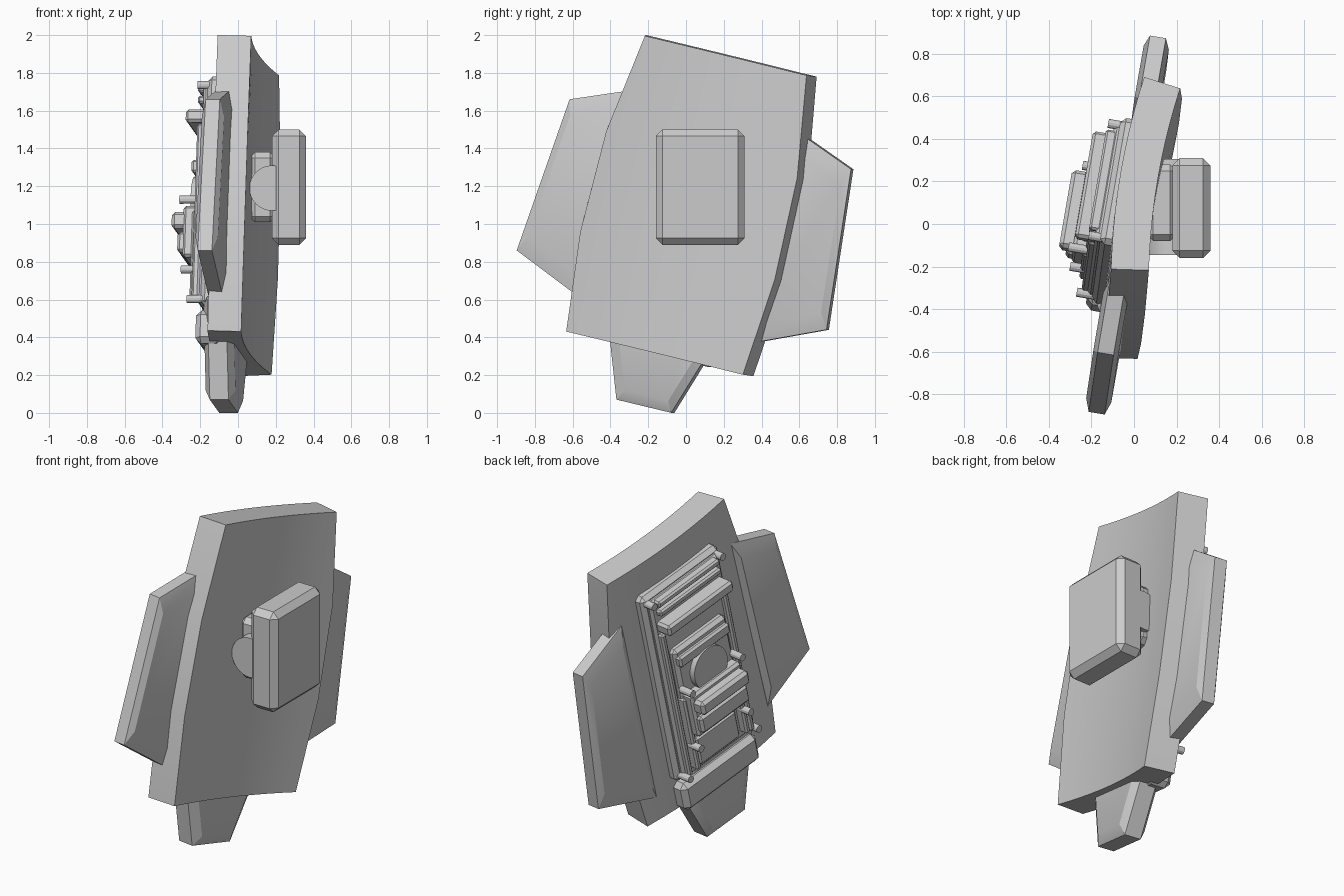
import bpy, bmesh, math
from mathutils import Matrix, Vector

if "Cube" in bpy.data.objects:
    bpy.data.objects.remove(bpy.data.objects["Cube"])

grey = bpy.data.materials.new("plain_grey")
grey.use_nodes = True
grey.diffuse_color = (0.6, 0.6, 0.6, 1)
grey.node_tree.nodes["Principled BSDF"].inputs["Base Color"].default_value = (0.6, 0.6, 0.6, 1)

# Tilted shield frame: U across, V along, N towards the inner (+x) face
C = Vector((0.125, 0.021, 1.104))
U = Vector((0.165, 0.958, -0.234)).normalized()
N = U.cross(Vector((0.034, 0.241, 0.97))).normalized()
V = N.cross(U)
FRAME = Matrix((U, V, N)).transposed().to_4x4()
FRAME.translation = C
WORLD = Matrix.Identity(4)


def finish(name, bm, matrix=WORLD, bevel=0.0):
    bm.transform(matrix)
    bmesh.ops.recalc_face_normals(bm, faces=bm.faces)
    mesh = bpy.data.meshes.new(name)
    bm.to_mesh(mesh)
    bm.free()
    obj = bpy.data.objects.new(name, mesh)
    bpy.context.collection.objects.link(obj)
    mesh.materials.append(grey)
    if bevel:
        mod = obj.modifiers.new("chamfer", "BEVEL")
        mod.width, mod.segments = bevel, 1
    else:
        bpy.ops.object.select_all(action="DESELECT")
        obj.select_set(True)
        bpy.context.view_layer.objects.active = obj
        bpy.ops.object.shade_smooth_by_angle(angle=math.radians(28))
    return obj


def box(name, a, b, c, bevel=0.012, matrix=FRAME):
    """Chamfered box given three (low, high) ranges."""
    bm = bmesh.new()
    bmesh.ops.create_cube(bm, size=1)
    mid = Vector([(r[0] + r[1]) / 2 for r in (a, b, c)])
    size = [abs(r[1] - r[0]) for r in (a, b, c)]
    bm.transform(Matrix.Translation(mid) @ Matrix.Diagonal((*size, 1)))
    return finish(name, bm, matrix, bevel)


def cylinder(name, centre, radius, depth, matrix=FRAME, turn=WORLD, sides=24):
    bm = bmesh.new()
    bmesh.ops.create_cone(bm, cap_ends=True, segments=sides, radius1=radius,
                          radius2=radius, depth=depth)
    bm.transform(Matrix.Translation(centre) @ turn)
    return finish(name, bm, matrix)


def on_plane(y, z, n):
    """Point with the given y and z, lying at depth n in the shield frame."""
    x = C.x + (n - N.y * (y - C.y) - N.z * (z - C.z)) / N.x
    return Vector((x, y, z))


def fin(name, outline, n, edge, core):
    """Flat fin with a thin rim that swells to a thicker core."""
    pts = [on_plane(y, z, n) for y, z in outline]
    mid = sum(pts, Vector()) / len(pts)
    inner = [mid + (p - mid) * 0.8 for p in pts]
    bm = bmesh.new()
    rings = [[bm.verts.new(p + N * d) for p in ring]
             for ring, d in ((inner, core), (pts, edge), (pts, -edge), (inner, -core))]
    for r, s in zip(rings, rings[1:]):
        for i in range(len(pts)):
            j = (i + 1) % len(pts)
            bm.faces.new((r[i], r[j], s[j], s[i]))
    bm.faces.new(rings[0])
    bm.faces.new(rings[-1])
    finish(name, bm)


# Curved main plate: barrel outline, bent across its width
def main_plate():
    R, thick, steps = 3.2, 0.178, 10
    rows = [(-0.81, 0.49), (-0.28, 0.54), (0.27, 0.53), (0.81, 0.448)]
    bm = bmesh.new()

    def sheet(radius):
        grid = []
        for v, half in rows:
            a = half / R
            angles = [a * (2 * i / steps - 1) for i in range(steps + 1)]
            grid.append([bm.verts.new((radius * math.sin(t), v,
                                       R - 0.039 - radius * math.cos(t)))
                         for t in angles])
        for r, s in zip(grid, grid[1:]):
            for i in range(steps):
                bm.faces.new((r[i], r[i + 1], s[i + 1], s[i]))
        return grid

    sheet(R)
    sheet(R + thick)
    rim = [e for e in bm.edges if e.is_boundary]
    bmesh.ops.bridge_loops(bm, edges=rim)
    finish("main_plate", bm, FRAME)


main_plate()

# Side and bottom fins
fin("front_fin", [(-0.89, 0.86), (-0.61, 1.66), (-0.27, 1.71), (-0.57, 0.62)], -0.145, 0.038, 0.06)
fin("back_fin", [(0.88, 1.29), (0.75, 0.44), (0.30, 0.36), (0.58, 1.50)], -0.155, 0.038, 0.06)
fin("bottom_fin", [(-0.36, 0.07), (-0.07, 0.0), (0.14, 0.34), (0.10, 0.55), (-0.42, 0.62)],
    -0.165, 0.05, 0.08)

# Grip block and its mount on the inner face
box("grip_block", (0.18, 0.36), (-0.16, 0.31), (0.89, 1.5), 0.035, WORLD)
box("grip_mount", (0.06, 0.2), (-0.08, 0.28), (1.01, 1.38), 0.03, WORLD)
cylinder("grip_pivot", (0.18, 0.08, 1.19), 0.12, 0.45, WORLD,
         Matrix.Rotation(math.pi / 2, 4, "X"), 32)

# Layered equipment tray on the outer face
box("tray_base", (-0.31, 0.31), (-0.62, 0.63), (-0.15, -0.26), 0.025)
box("tray_step", (-0.28, 0.28), (-0.6, 0.6), (-0.2, -0.285), 0.015)
for side, label in ((-1, "front"), (1, "back")):
    outer = sorted((side * 0.23, side * 0.265))
    inner = sorted((side * 0.18, side * 0.215))
    box(f"{label}_long_rail", outer, (-0.58, 0.38), (-0.25, -0.315), 0.01)
    box(f"{label}_short_rail", inner, (-0.56, -0.08), (-0.25, -0.335), 0.01)
for v in (0.515, 0.575):
    box("top_slat", (-0.245, 0.245), (v - 0.02, v + 0.02), (-0.25, -0.32), 0.01)
box("top_bar", (-0.26, 0.26), (0.39, 0.46), (-0.25, -0.38), 0.014)
box("bottom_block", (-0.3, 0.3), (-0.82, -0.64), (-0.14, -0.285), 0.03)

# Central machinery
box("centre_panel", (-0.21, 0.21), (-0.36, 0.24), (-0.25, -0.325), 0.02)
box("centre_panel_step", (-0.2, 0.2), (0.13, 0.2), (-0.3, -0.35), 0.012)
cylinder("centre_disc", (0, 0.02, -0.32), 0.13, 0.08, sides=32)
box("centre_base", (-0.2, 0.2), (-0.33, -0.05), (-0.28, -0.385), 0.015)
box("centre_bar_upper", (-0.19, 0.19), (-0.17, -0.08), (-0.3, -0.45), 0.018)
box("centre_bar_lower", (-0.19, 0.19), (-0.3, -0.19), (-0.3, -0.415), 0.015)
box("lower_panel", (-0.16, 0.16), (-0.57, -0.39), (-0.25, -0.305), 0.012)

# Round pins at the corners and beside the machinery
for u in (-1, 1):
    for name, half, v, n in (("top_pin", 0.275, 0.585, -0.27),
                             ("bottom_pin", 0.275, -0.58, -0.29),
                             ("middle_pin", 0.2, -0.02, -0.36),
                             ("lower_pin", 0.2, -0.4, -0.34)):
        cylinder(name, (u * half, v, n), 0.022, 0.09, sides=12)
